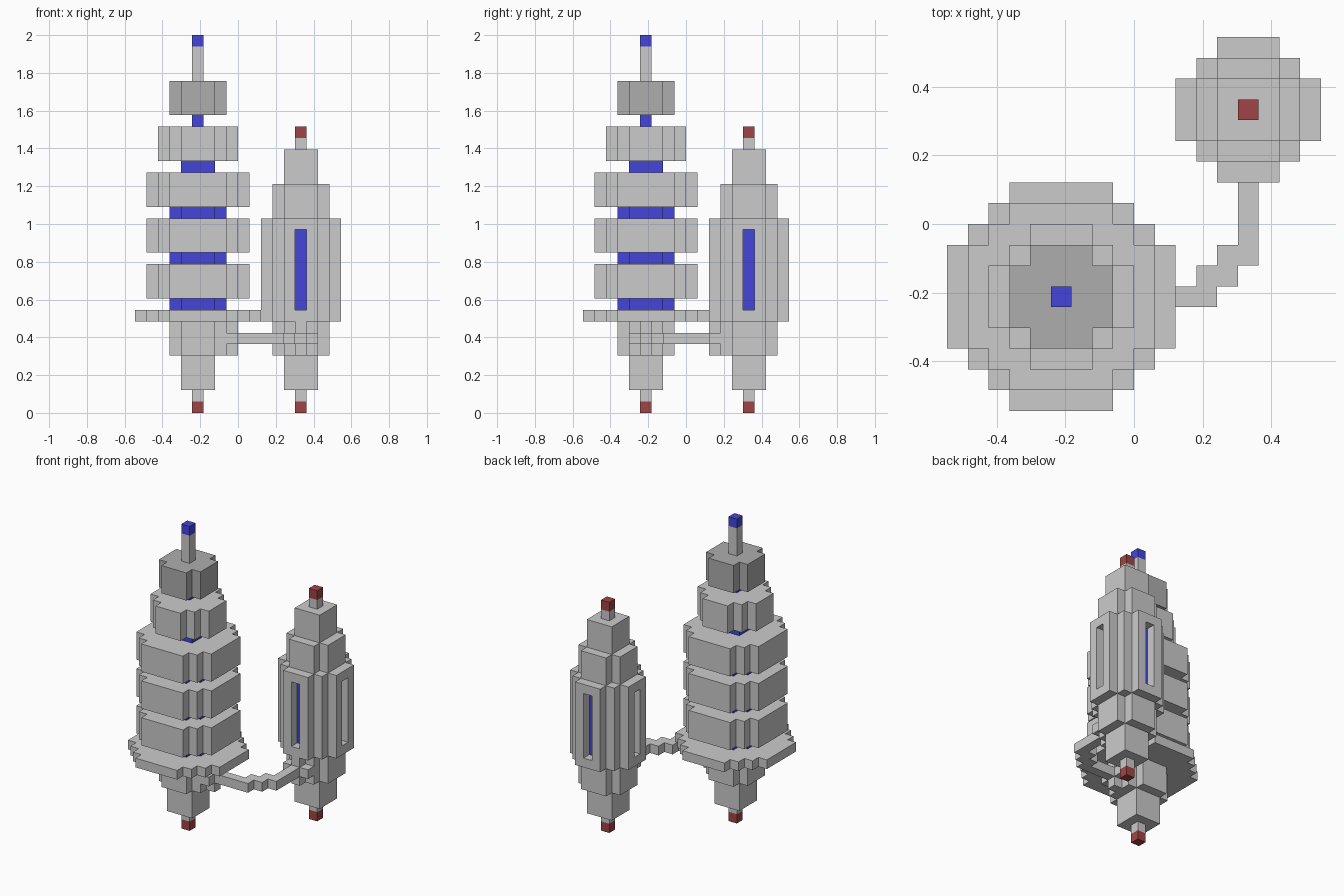
import bpy, bmesh

if "Cube" in bpy.data.objects:
    bpy.data.objects.remove(bpy.data.objects["Cube"])

U = 2 / 33                                   # one block
FLAT = {1: 0.5, 3: 1.5, 5: 1.5, 7: 1.5, 9: 2.5, 11: 2.5}   # half flat side per diameter


def colour(name, rgb):
    m = bpy.data.materials.new(name)
    m.diffuse_color = (*rgb, 1)
    m.use_nodes = True
    m.node_tree.nodes["Principled BSDF"].inputs["Base Color"].default_value = m.diffuse_color
    return m


LIGHT = None
MID = colour("mid_grey", (0.62, 0.62, 0.62))
DARK = colour("dark_grey", (0.42, 0.42, 0.42))
PIPE = colour("pipe_grey", (0.56, 0.56, 0.56))
BLUE = colour("blue", (0.06, 0.06, 0.7))
RED = colour("red", (0.35, 0.06, 0.06))


def prism(name, outline, z0, z1, mat=None):
    """Extrude an outline given in block units; x and y are block grid positions."""
    bm = bmesh.new()
    face = bm.faces.new([bm.verts.new(((x - 9) * U, (y - 9) * U, z0 * U)) for x, y in outline])
    top = bmesh.ops.extrude_face_region(bm, geom=[face])["geom"]
    bmesh.ops.translate(bm, vec=(0, 0, (z1 - z0) * U),
                        verts=[v for v in top if isinstance(v, bmesh.types.BMVert)])
    bmesh.ops.recalc_face_normals(bm, faces=bm.faces)
    me = bpy.data.meshes.new(name)
    bm.to_mesh(me)
    bm.free()
    if mat:
        me.materials.append(mat)
    ob = bpy.data.objects.new(name, me)
    bpy.context.collection.objects.link(ob)
    return ob


def box(name, x0, x1, y0, y1, z0, z1, mat=None):
    return prism(name, [(x0, y0), (x1, y0), (x1, y1), (x0, y1)], z0, z1, mat)


def disc(name, centre, d, z0, z1, mat=None):
    """Stepped round drum of diameter d blocks."""
    x, y = d / 2, FLAT[d]
    quarter = [(x, y)]
    while x > FLAT[d]:
        quarter += [(x - 1, y), (x - 1, y + 1)]
        x, y = x - 1, y + 1
    pts = []
    for _ in range(4):
        pts += quarter
        quarter = [(-b, a) for a, b in quarter]
    return prism(name, [(centre + a, centre + b) for a, b in pts], z0, z1, mat)


# Main tower, bottom to top
T = 5.5
for name, d, z0, z1, mat in [
    ("tower_bottom_light", 1, 0, 1, RED),
    ("tower_bottom_rod", 1, 1, 2, LIGHT),
    ("tower_lower_hull", 3, 2, 5, LIGHT),
    ("tower_upper_hull", 5, 5, 8, LIGHT),
    ("tower_base_disc", 11, 8, 9, LIGHT),
    ("tower_neck", 3, 21, 22, BLUE),
    ("tower_mid_ring", 7, 22, 25, MID),
    ("tower_thin_neck", 1, 25, 26, BLUE),
    ("tower_dark_ring", 5, 26, 29, DARK),
    ("tower_antenna", 1, 29, 32, LIGHT),
    ("tower_antenna_light", 1, 32, 33, BLUE),
]:
    disc(name, T, d, z0, z1, mat)
for i in range(3):
    disc(f"tower_window_band_{i + 1}", T, 5, 9 + 4 * i, 10 + 4 * i, BLUE)
    disc(f"tower_habitat_ring_{i + 1}", T, 9, 10 + 4 * i, 13 + 4 * i, LIGHT)

# Side pod, bottom to top
P = 14.5
for name, d, z0, z1, mat in [
    ("pod_bottom_light", 1, 0, 1, RED),
    ("pod_bottom_rod", 1, 1, 2, LIGHT),
    ("pod_lower_tip", 3, 2, 5, LIGHT),
    ("pod_lower_step", 5, 5, 8, LIGHT),
    ("pod_upper_step", 5, 17, 20, LIGHT),
    ("pod_upper_tip", 3, 20, 23, LIGHT),
    ("pod_top_rod", 1, 23, 24, LIGHT),
    ("pod_top_light", 1, 24, 25, RED),
]:
    disc(name, P, d, z0, z1, mat)

# Pod body with a recessed blue window slot on each side
body = disc("pod_body", P, 7, 8, 17)
for axis in "xy":
    def bar(name, r, mat=None):
        rx, ry = (r, 0.5) if axis == "x" else (0.5, r)
        return box(name, P - rx, P + rx, P - ry, P + ry, 9, 16, mat)
    cutter = bar(f"slot_cutter_{axis}", 4.5)
    cutter.hide_render = True
    cutter.hide_viewport = True
    mod = body.modifiers.new(f"slot_{axis}", "BOOLEAN")
    mod.operation, mod.solver, mod.object = "DIFFERENCE", "EXACT", cutter
    bar(f"pod_window_{axis}", 2.5, BLUE)

# Plus-shaped docking collars, and the stepped connecting pipe
plus = [(5, 6, 4, 7), (4, 7, 5, 6)]
for a0, a1, h0, h1 in plus:
    zz = (5, 8) if h0 == 4 else (6, 7)
    box("tower_docking_collar", 8, 9, a0, a1, *zz, PIPE)
    box("pod_docking_collar", a0 + 9, a1 + 9, 11, 12, *zz, PIPE)
prism("connecting_pipe", [(9, 5), (13, 5), (13, 6), (14, 6), (14, 7), (15, 7), (15, 11),
                          (14, 11), (14, 8), (13, 8), (13, 7), (12, 7), (12, 6), (9, 6)],
      6, 7, PIPE)
